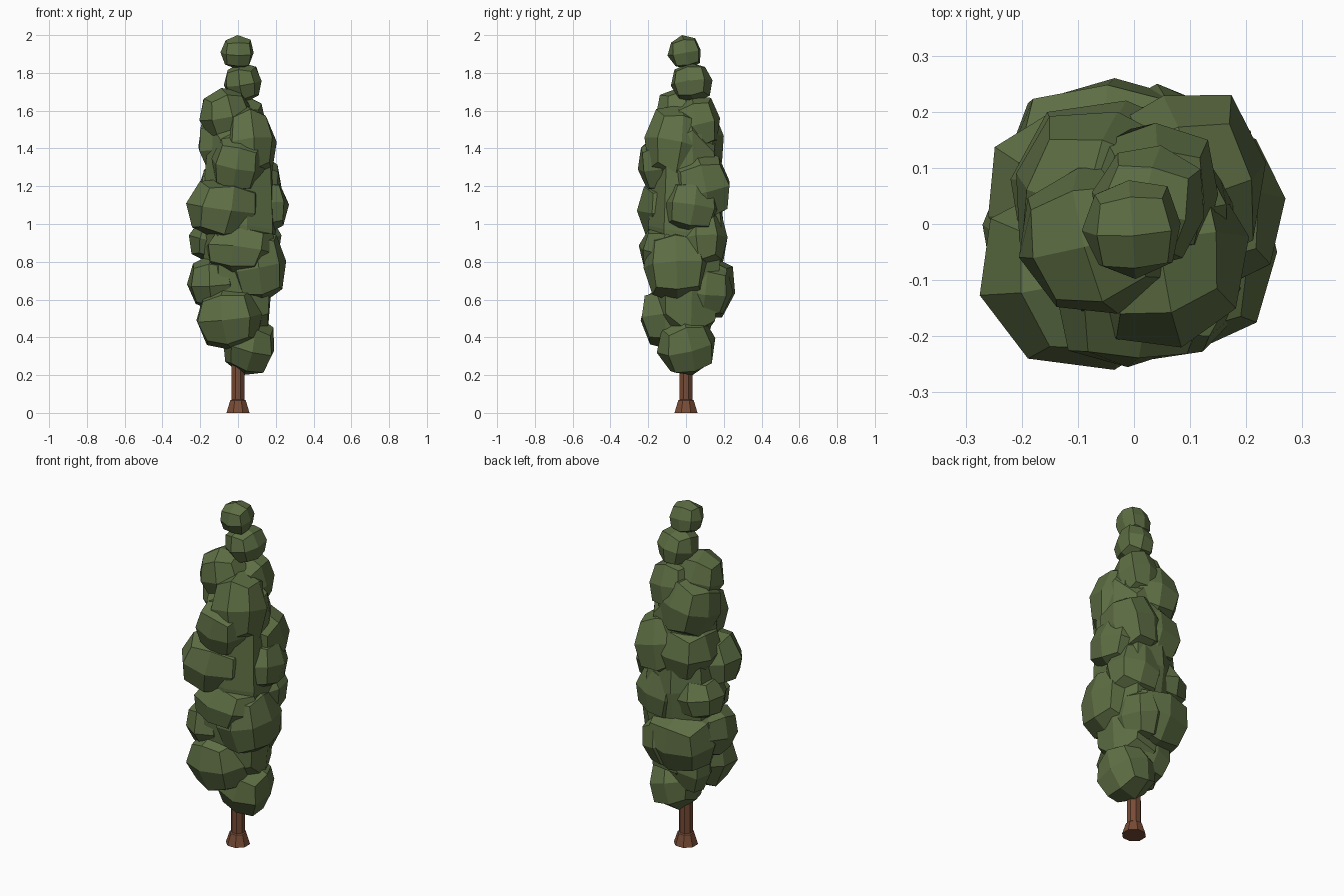
import bpy, bmesh, random
from math import cos, sin, tau
from mathutils import Euler, Vector

random.seed(11)
if "Cube" in bpy.data.objects:
    bpy.data.objects.remove(bpy.data.objects["Cube"])


def material(name, rgb):
    m = bpy.data.materials.new(name)
    m.use_nodes = True
    m.diffuse_color = (*rgb, 1)
    m.node_tree.nodes["Principled BSDF"].inputs["Base Color"].default_value = (*rgb, 1)
    return m


def add_object(name, bm, mat):
    mesh = bpy.data.meshes.new(name)
    bmesh.ops.recalc_face_normals(bm, faces=bm.faces)
    bm.to_mesh(mesh)
    bm.free()
    mesh.materials.append(mat)
    obj = bpy.data.objects.new(name, mesh)
    bpy.context.collection.objects.link(obj)


def clump(name, centre, radii, mat, jitter=0.06):
    """Faceted, slightly boxy and irregular ball fitted to the given radii."""
    bm = bmesh.new()
    bmesh.ops.create_cube(bm, size=2)
    bmesh.ops.subdivide_edges(bm, edges=bm.edges, cuts=1, use_grid_fill=True)
    turn = Euler([random.uniform(-0.25, 0.25) for _ in range(3)]).to_matrix()
    for v in bm.verts:
        rounded = v.co.normalized().lerp(v.co, 0.12)
        v.co = turn @ rounded * random.uniform(1 - jitter, 1 + jitter)
    for axis in range(3):
        lo = min(v.co[axis] for v in bm.verts)
        hi = max(v.co[axis] for v in bm.verts)
        for v in bm.verts:
            unit = 2 * (v.co[axis] - lo) / (hi - lo) - 1
            v.co[axis] = centre[axis] + unit * radii[axis]
    add_object(name, bm, mat)


leaf = material("leaf green", (0.112, 0.158, 0.058))
bark = material("bark brown", (0.19, 0.072, 0.037))

# Trunk with a flared foot
bm = bmesh.new()
sides = 8
rings = []
for radius, z in ((0.066, 0), (0.045, 0.065), (0.038, 0.07), (0.037, 0.4)):
    rings.append([bm.verts.new((radius * cos(tau * (i + 0.5) / sides),
                                radius * sin(tau * (i + 0.5) / sides), z))
                  for i in range(sides)])
for a, b in zip(rings, rings[1:]):
    for i in range(sides):
        j = (i + 1) % sides
        bm.faces.new((a[i], a[j], b[j], b[i]))
bm.faces.new(rings[0])
bm.faces.new(rings[-1])
add_object("trunk", bm, bark)

# Foliage clumps: name, centre, radii
clumps = (
    ("foliage_core", (0, 0, 0.97), (0.2, 0.2, 0.68)),
    ("crown_tip", (-0.005, -0.01, 1.91), (0.088, 0.088, 0.09)),
    ("crown_neck", (0.025, 0.03, 1.75), (0.1, 0.11, 0.105)),
    ("upper_left_front", (-0.065, -0.03, 1.58), (0.14, 0.13, 0.14)),
    ("upper_back", (0.03, 0.06, 1.53), (0.12, 0.12, 0.15)),
    ("upper_right", (0.06, -0.06, 1.42), (0.145, 0.16, 0.21)),
    ("upper_front", (0, -0.12, 1.32), (0.14, 0.135, 0.15)),
    ("upper_side", (-0.055, 0.05, 1.43), (0.155, 0.15, 0.18)),
    ("middle_back", (-0.04, 0.06, 1.18), (0.18, 0.16, 0.17)),
    ("middle_front", (-0.075, -0.09, 1.08), (0.2, 0.17, 0.16)),
    ("middle_right", (0.08, 0.07, 1.2), (0.155, 0.16, 0.19)),
    ("middle_right_low", (0.13, 0.03, 1.09), (0.14, 0.15, 0.15)),
    ("waist_right", (0.1, -0.05, 0.78), (0.155, 0.175, 0.2)),
    ("waist_front", (0.02, -0.1, 0.86), (0.19, 0.15, 0.14)),
    ("waist_side", (-0.12, 0.05, 0.92), (0.14, 0.15, 0.13)),
    ("waist_back", (0.08, 0.08, 0.92), (0.15, 0.14, 0.16)),
    ("lower_side", (-0.13, -0.03, 0.69), (0.14, 0.16, 0.15)),
    ("lower_back", (-0.04, 0.08, 0.67), (0.2, 0.18, 0.17)),
    ("lower_back_right", (0.05, 0.1, 0.66), (0.12, 0.15, 0.16)),
    ("lower_front", (-0.045, -0.08, 0.51), (0.175, 0.16, 0.18)),
    ("lower_back_side", (-0.05, 0.03, 0.5), (0.13, 0.11, 0.16)),
    ("bottom_clump", (0.055, 0, 0.36), (0.135, 0.155, 0.16)),
)
for name, centre, radii in clumps:
    clump(name, Vector(centre), Vector(radii), leaf)
